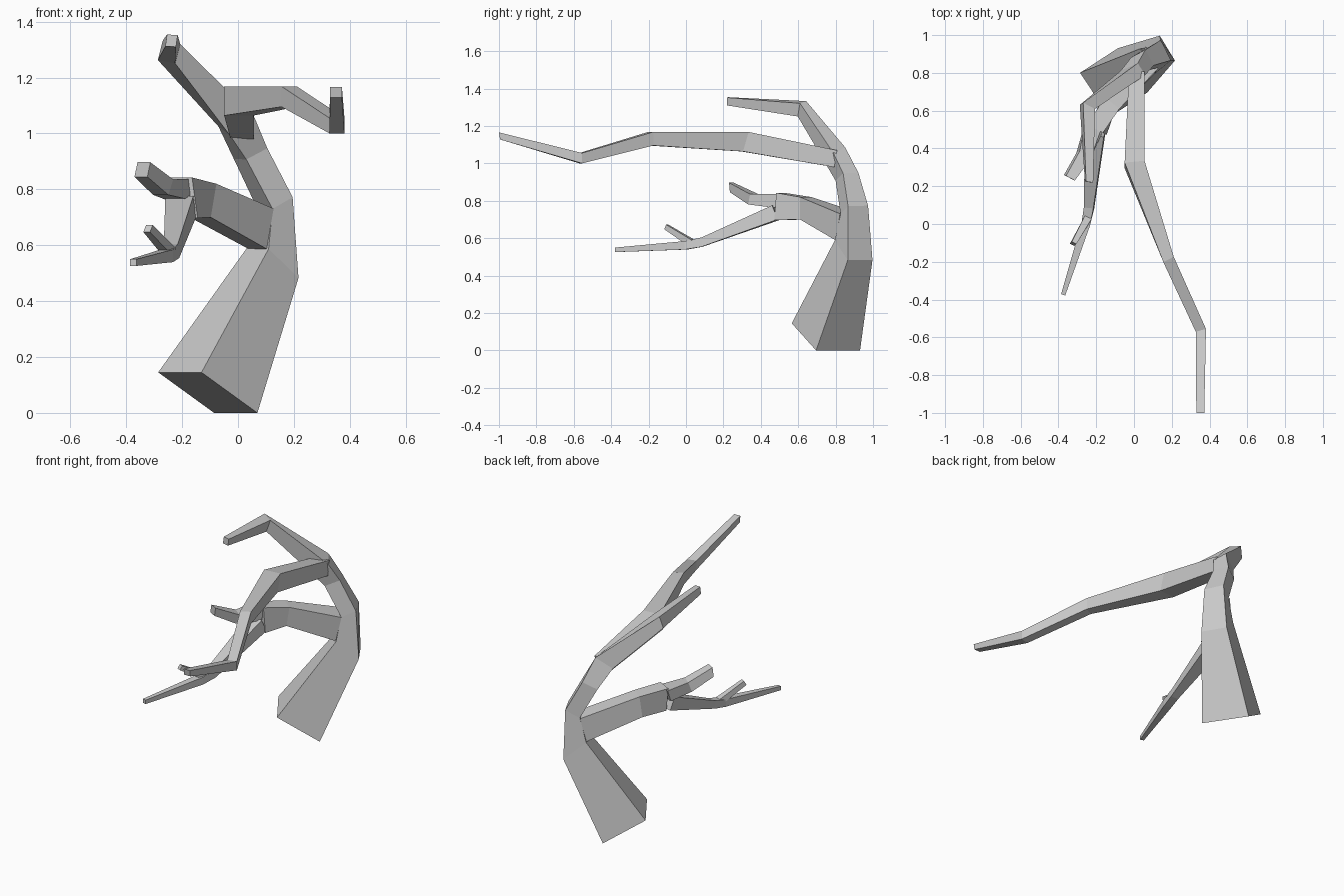
import bpy, bmesh
from mathutils import Vector


def limb(name, rings):
    """Four-sided tapering tube; each ring = centre, width edge, height edge."""
    bm = bmesh.new()
    loops = []
    for c, p, q in rings:
        c, p, q = Vector(c), Vector(p) / 2, Vector(q) / 2
        loops.append([bm.verts.new(v) for v in
                      (c - p - q, c + p - q, c + p + q, c - p + q)])
    for a, b in zip(loops, loops[1:]):
        for i in range(4):
            j = (i + 1) % 4
            bm.faces.new((a[i], a[j], b[j], b[i]))
    bm.faces.new(loops[0][::-1])
    bm.faces.new(loops[-1])
    bmesh.ops.recalc_face_normals(bm, faces=bm.faces)
    mesh = bpy.data.meshes.new(name)
    bm.to_mesh(mesh)
    bm.free()
    obj = bpy.data.objects.new(name, mesh)
    bpy.context.collection.objects.link(obj)
    return obj


# Trunk with slanted cut base, running on into the top branch
limb("trunk", [
    ((-.108, .748, .0725), (.155, -.235, 0), (.2, .13, -.145)),
    ((.123, .896, .535), (.08, -.132, 0), (.107, .07, -.104)),
    ((.132, .9, .752), (.055, -.107, -.002), (.072, .04, .042)),
    ((.045, .861, .928), (.045, -.082, -.002), (.075, .04, .04)),
    ((-.005, .80, 1.04), (.04, -.063, -.03), (.09, .04, .06)),
    ((-.247, .62, 1.292), (.062, -.033, -.012), (.018, .012, .07)),
    ((-.238, .222, 1.332), (.038, -.006, -.002), (.006, 0, .042)),
])

# Long branch reaching forward and to the right
limb("long_branch", [
    ((.015, .80, 1.025), (.083, 0, 0), (0, .015, .09)),
    ((.003, .315, 1.116), (.105, .01, 0), (0, .03, .104)),
    ((.183, -.188, 1.132), (.055, .028, 0), (0, 0, .073)),
    ((.354, -.563, 1.028), (.054, .015, 0), (0, 0, .055)),
    ((.351, -.997, 1.147), (.042, 0, 0), (0, -.006, .038)),
])

# Left limb up to its fork
limb("left_limb", [
    ((.0825, .871, .659), (.065, -.116, 0), (.025, .02, .144)),
    ((-.125, .64, .76), (.075, -.06, 0), (.02, 0, .12)),
    ((-.197, .5, .77), (.085, -.045, 0), (-.02, .01, .145)),
])

# Fork: short upper branch, long lower branch and its twig
limb("upper_fork", [
    ((-.215, .51, .80), (.085, -.04, 0), (0, .03, .075)),
    ((-.268, .36, .808), (.055, -.045, 0), (.018, .01, .055)),
    ((-.342, .245, .871), (.046, -.025, 0), (.011, -.005, .052)),
])
limb("lower_fork", [
    ((-.205, .485, .738), (.10, -.02, 0), (-.01, -.03, .075)),
    ((-.238, .085, .579), (.05, -.005, 0), (-.005, 0, .05)),
    ((-.255, 0, .562), (.045, -.015, 0), (0, 0, .045)),
    ((-.375, -.375, .538), (.022, -.007, 0), (0, 0, .024)),
])
limb("twig", [
    ((-.245, .03, .575), (.035, -.018, 0), (.01, .02, .03)),
    ((-.322, -.105, .66), (.024, -.012, 0), (.01, .01, .025)),
])
